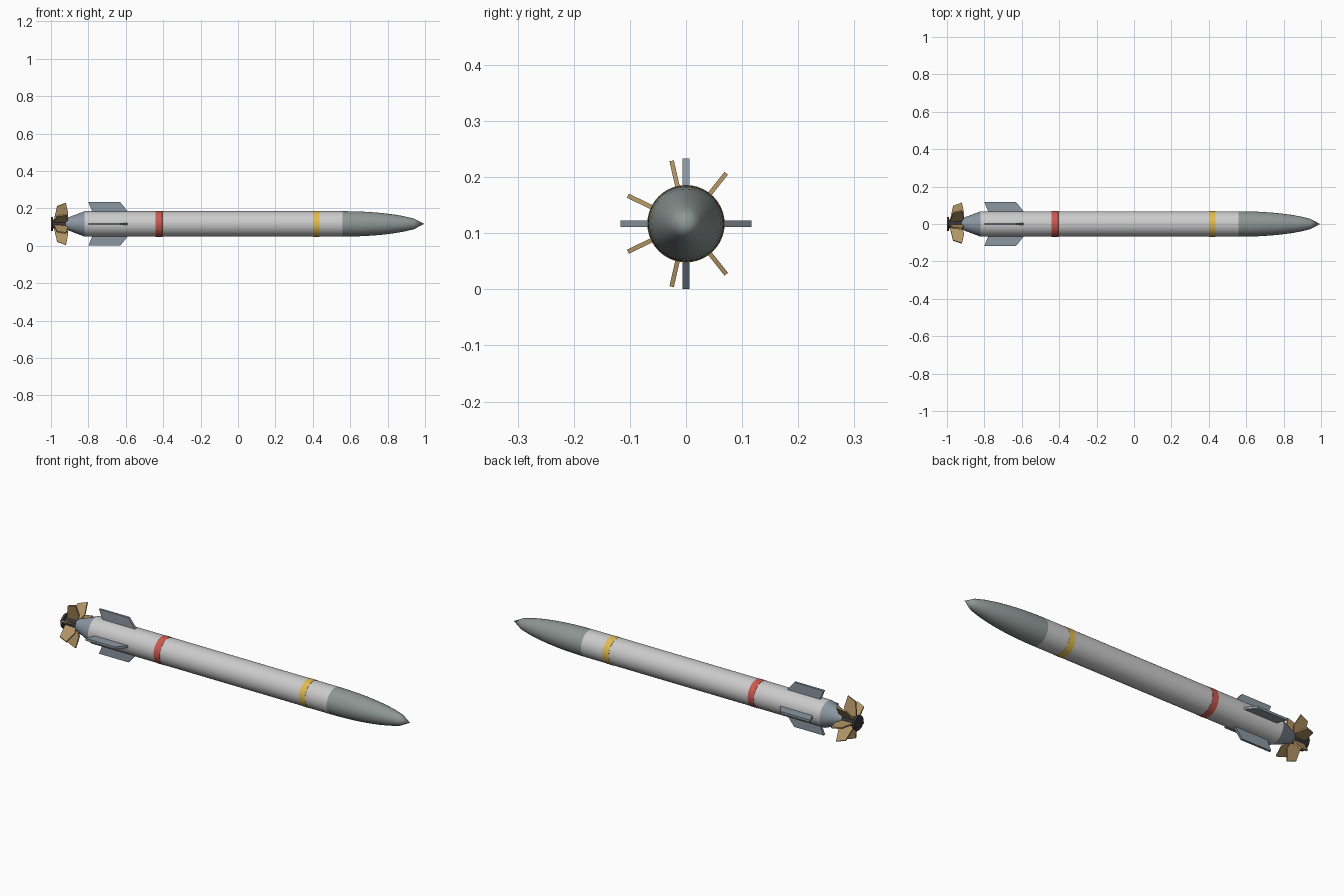
import bpy, bmesh, math
from mathutils import Matrix, Vector

if "Cube" in bpy.data.objects:
    bpy.data.objects.remove(bpy.data.objects["Cube"])

AXIS_Z = 0.117   # height of the long axis
R = 0.068        # body radius


def material(name, rgb):
    m = bpy.data.materials.new(name)
    m.diffuse_color = (*rgb, 1)
    m.use_nodes = True
    m.node_tree.nodes["Principled BSDF"].inputs["Base Color"].default_value = m.diffuse_color
    return m


PALE = material("pale_grey", (0.68, 0.70, 0.69))
NOSE = material("nose_grey", (0.27, 0.31, 0.30))
SLATE = material("slate", (0.26, 0.31, 0.36))
BRONZE = material("bronze", (0.45, 0.30, 0.13))
RED = material("red", (0.60, 0.10, 0.08))
YELLOW = material("yellow", (0.75, 0.50, 0.08))
DARK = material("dark", (0.04, 0.04, 0.05))


def finish(bm, name, mat, smooth):
    bmesh.ops.remove_doubles(bm, verts=bm.verts, dist=1e-5)
    bmesh.ops.recalc_face_normals(bm, faces=bm.faces)
    me = bpy.data.meshes.new(name)
    bm.to_mesh(me)
    bm.free()
    me.materials.append(mat)
    ob = bpy.data.objects.new(name, me)
    bpy.context.collection.objects.link(ob)
    ob.location.z = AXIS_Z
    if smooth:
        bpy.ops.object.select_all(action='DESELECT')
        ob.select_set(True)
        bpy.context.view_layer.objects.active = ob
        bpy.ops.object.shade_smooth_by_angle(angle=math.radians(30))
    return ob


def lathe(name, profile, mat, sides=40):
    """Revolve (x, radius) points around the x axis; open ends are capped."""
    pts = [(profile[0][0], 0)] + list(profile) + [(profile[-1][0], 0)]
    bm = bmesh.new()
    verts = [bm.verts.new((x, 0, r)) for x, r in pts]
    edges = [bm.edges.new(p) for p in zip(verts, verts[1:])
             if (p[0].co - p[1].co).length > 1e-6]
    bmesh.ops.spin(bm, geom=verts + edges, cent=(0, 0, 0), axis=(1, 0, 0),
                   angle=math.tau, steps=sides, use_merge=False)
    bmesh.ops.dissolve_degenerate(bm, dist=1e-6, edges=bm.edges)
    return finish(bm, name, mat, True)


def plate(name, outline, thickness, angle, mat):
    """Flat plate with an (x, radius) outline, pointing out at an angle from +y."""
    bm = bmesh.new()
    face = bm.faces.new([bm.verts.new((x, r, -thickness / 2)) for x, r in outline])
    ext = bmesh.ops.extrude_face_region(bm, geom=[face])["geom"]
    bmesh.ops.translate(bm, vec=Vector((0, 0, thickness)),
                        verts=[v for v in ext if isinstance(v, bmesh.types.BMVert)])
    bmesh.ops.rotate(bm, verts=bm.verts, cent=(0, 0, 0),
                     matrix=Matrix.Rotation(angle, 3, 'X'))
    return finish(bm, name, mat, False)


# Hull: body tube, rounded nose, tail cone
lathe("body", [(-0.82, R), (0.56, R)], PALE)
steps = 8
lathe("nose", [(0.56 + 0.435 * i / steps, R * (1 - (i / steps) ** 2) ** 0.6)
               for i in range(steps + 1)], NOSE)
lathe("tail_cone", [(-0.92, 0.030), (-0.82, R)], SLATE)

# Painted bands
lathe("red_band", [(-0.44, R + 0.001), (-0.405, R + 0.001)], RED)
lathe("yellow_band", [(0.40, R + 0.001), (0.435, R + 0.001)], YELLOW)

# Propeller hub and rear disc
lathe("propeller_hub", [(-0.99, 0.024), (-0.92, 0.026)], DARK, 24)
lathe("rear_disc", [(-1.0, 0.038), (-0.988, 0.038)], DARK, 24)

# Four stabiliser fins
fin = [(-0.775, 0.055), (-0.80, 0.1165), (-0.63, 0.1165), (-0.59, R), (-0.59, 0.055)]
for i in range(4):
    plate(f"fin_{i + 1}", fin, 0.012, i * math.pi / 2, SLATE)

# Seven propeller blades
blade = [(-0.985, 0.018), (-0.967, 0.098), (-0.92, 0.115), (-0.908, 0.055), (-0.925, 0.018)]
for i in range(7):
    plate(f"propeller_blade_{i + 1}", blade, 0.008, i * math.tau / 7, BRONZE)
